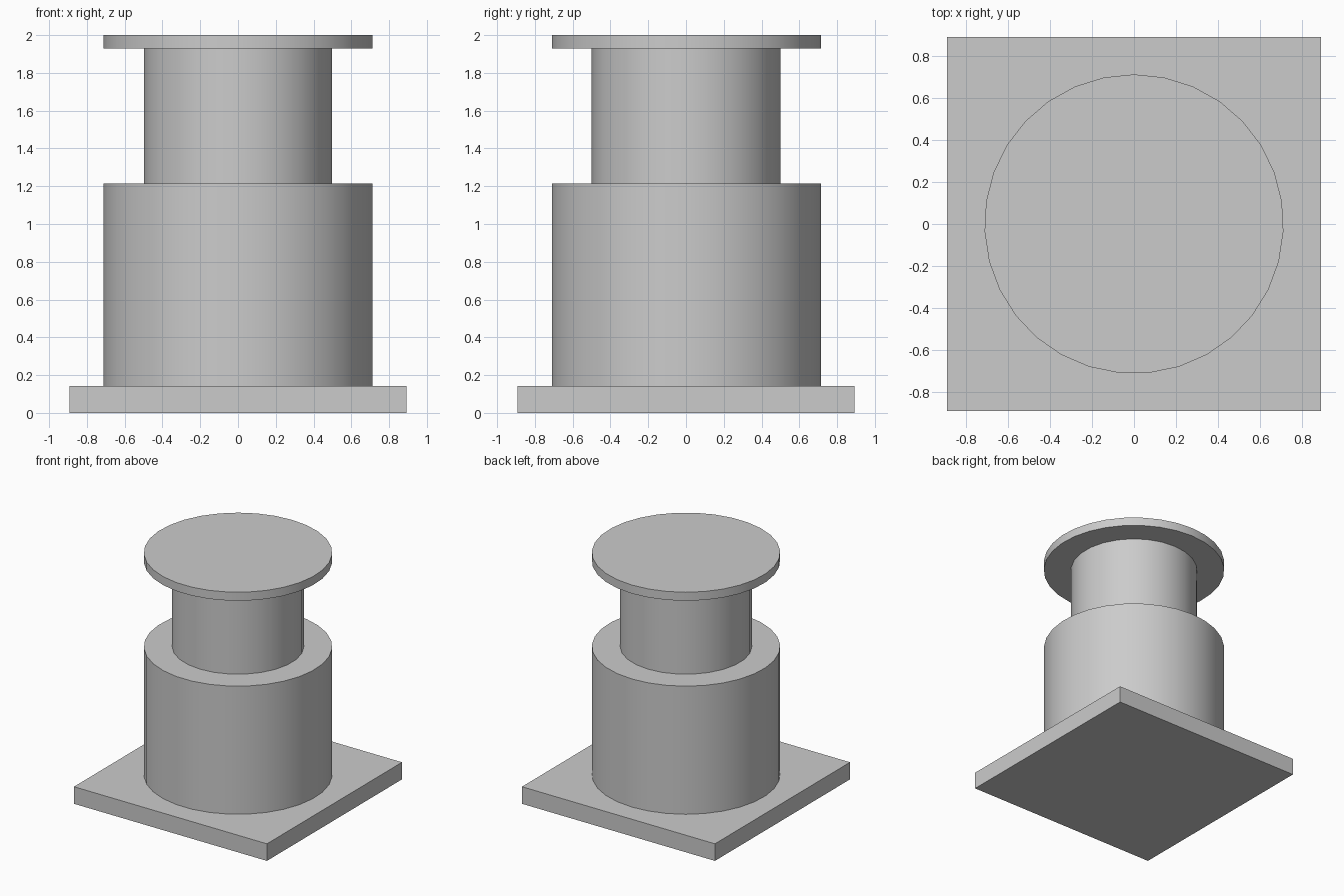
import bpy
from math import radians

if "Cube" in bpy.data.objects:
    bpy.data.objects.remove(bpy.data.objects["Cube"], do_unlink=True)

UNIT = 2 / 28  # the stack is 28 modules tall

grey = bpy.data.materials.new("plain_grey")
grey.use_nodes = True
colour = (0.6, 0.6, 0.6, 1)
grey.diffuse_color = colour
grey.node_tree.nodes["Principled BSDF"].inputs["Base Color"].default_value = colour


def drum(name, radius, bottom, top, sides):
    """Round part with smooth walls and crisp rims, sized in modules."""
    bpy.ops.mesh.primitive_cylinder_add(
        vertices=sides, radius=radius * UNIT, depth=(top - bottom) * UNIT,
        location=(0, 0, (bottom + top) / 2 * UNIT))
    bpy.ops.object.shade_smooth_by_angle(angle=radians(30))
    part = bpy.context.object
    part.name = name
    part.data.materials.append(grey)


# Square foot plate
bpy.ops.mesh.primitive_cube_add(size=1, location=(0, 0, UNIT))
plate = bpy.context.object
plate.name = "base_plate"
plate.scale = (25 * UNIT, 25 * UNIT, 2 * UNIT)
bpy.ops.object.transform_apply(location=False, rotation=False, scale=True)
plate.data.materials.append(grey)

# Stepped round column and its cap
drum("lower_body", 10, 2, 17, 31)
drum("neck", 7, 17, 27, 26)
drum("top_cap", 10, 27, 28, 31)
